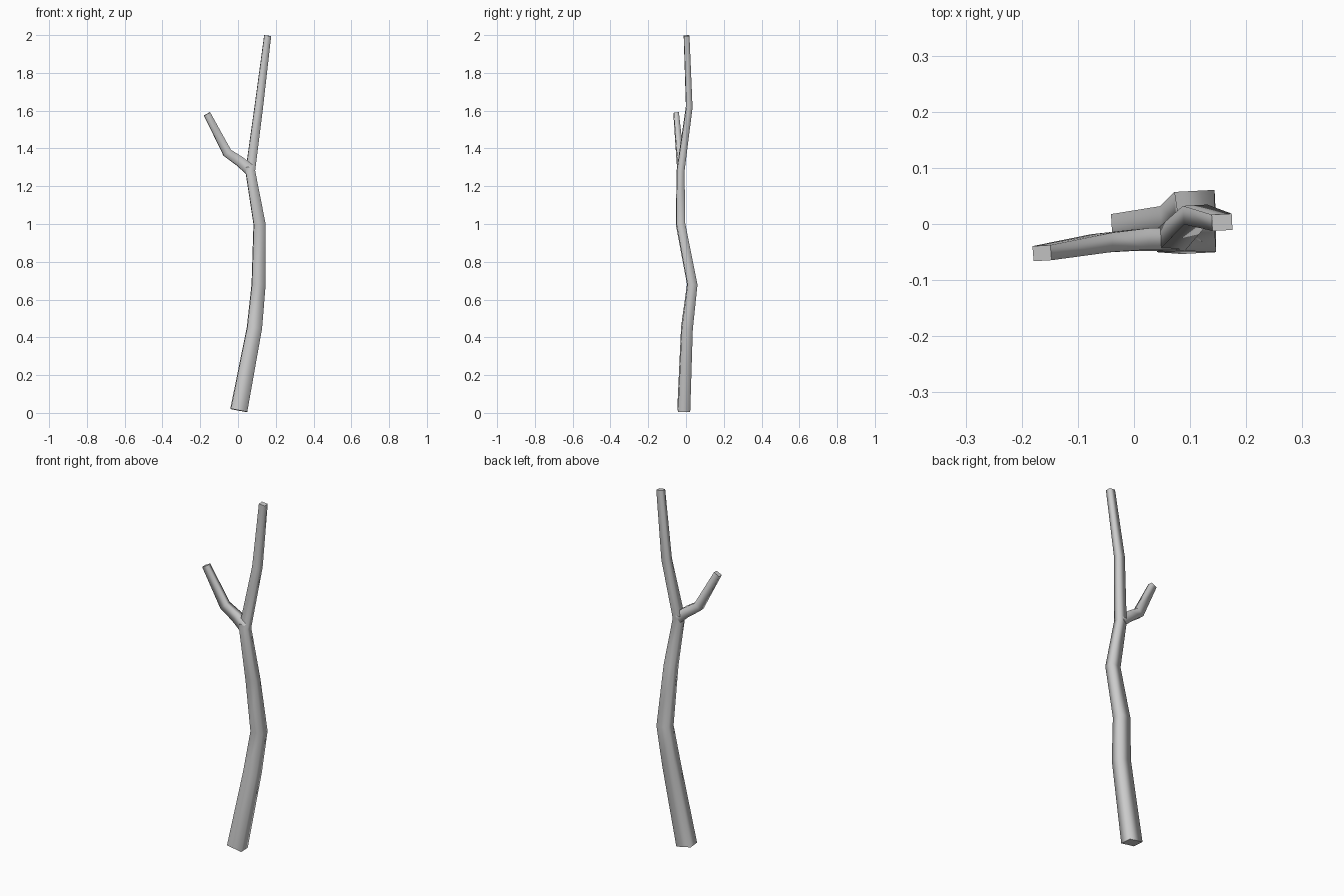
import bpy, bmesh, math
from mathutils import Vector

if "Cube" in bpy.data.objects:
    bpy.data.objects.remove(bpy.data.objects["Cube"])


def limb(name, nodes, twist):
    """Four-sided tapering limb; each node is (x, y, z, width, depth)."""
    pts = [Vector(n[:3]) for n in nodes]
    bm = bmesh.new()
    rings = []
    for i, (p, n) in enumerate(zip(pts, nodes)):
        # section lies across the averaged direction of the limb
        t = Vector((0, 0, 0))
        if i > 0:
            t += (p - pts[i - 1]).normalized()
        if i < len(pts) - 1:
            t += (pts[i + 1] - p).normalized()
        t.normalize()
        u = Vector((0, 1, 0)).cross(t).normalized()
        v = t.cross(u)
        a = math.radians(twist)
        u, v = u * math.cos(a) + v * math.sin(a), v * math.cos(a) - u * math.sin(a)
        w, d = n[3] / 2, n[4] / 2
        rings.append([bm.verts.new(p + u * w * sx + v * d * sy)
                      for sx, sy in ((-1, -1), (1, -1), (1, 1), (-1, 1))])
    for a, b in zip(rings, rings[1:]):
        for k in range(4):
            m = (k + 1) % 4
            bm.faces.new((a[k], a[m], b[m], b[k])).smooth = True
    # flat cut ends
    bm.faces.new(rings[0][::-1])
    bm.faces.new(rings[-1])
    for e in list(bm.edges):
        if any(not f.smooth for f in e.link_faces):
            e.smooth = False
    bmesh.ops.recalc_face_normals(bm, faces=bm.faces)
    me = bpy.data.meshes.new(name)
    bm.to_mesh(me)
    bm.free()
    ob = bpy.data.objects.new(name, me)
    bpy.context.collection.objects.link(ob)
    return ob


# main stem, from the cut base to the tip
limb("main_stem", [
    (0.004, -0.012, 0.013, 0.088, 0.064),
    (0.087, 0.005, 0.45, 0.078, 0.058),
    (0.109, 0.033, 0.68, 0.072, 0.052),
    (0.114, -0.029, 1.00, 0.062, 0.046),
    (0.065, -0.029, 1.28, 0.050, 0.040),
    (0.110, 0.017, 1.62, 0.044, 0.033),
    (0.157, 0.003, 1.997, 0.036, 0.029),
], 3)

# short side fork
limb("side_branch", [
    (0.062, -0.027, 1.287, 0.058, 0.040),
    (0.010, -0.028, 1.331, 0.053, 0.038),
    (-0.057, -0.034, 1.377, 0.049, 0.034),
    (-0.164, -0.052, 1.583, 0.036, 0.027),
], 3)
